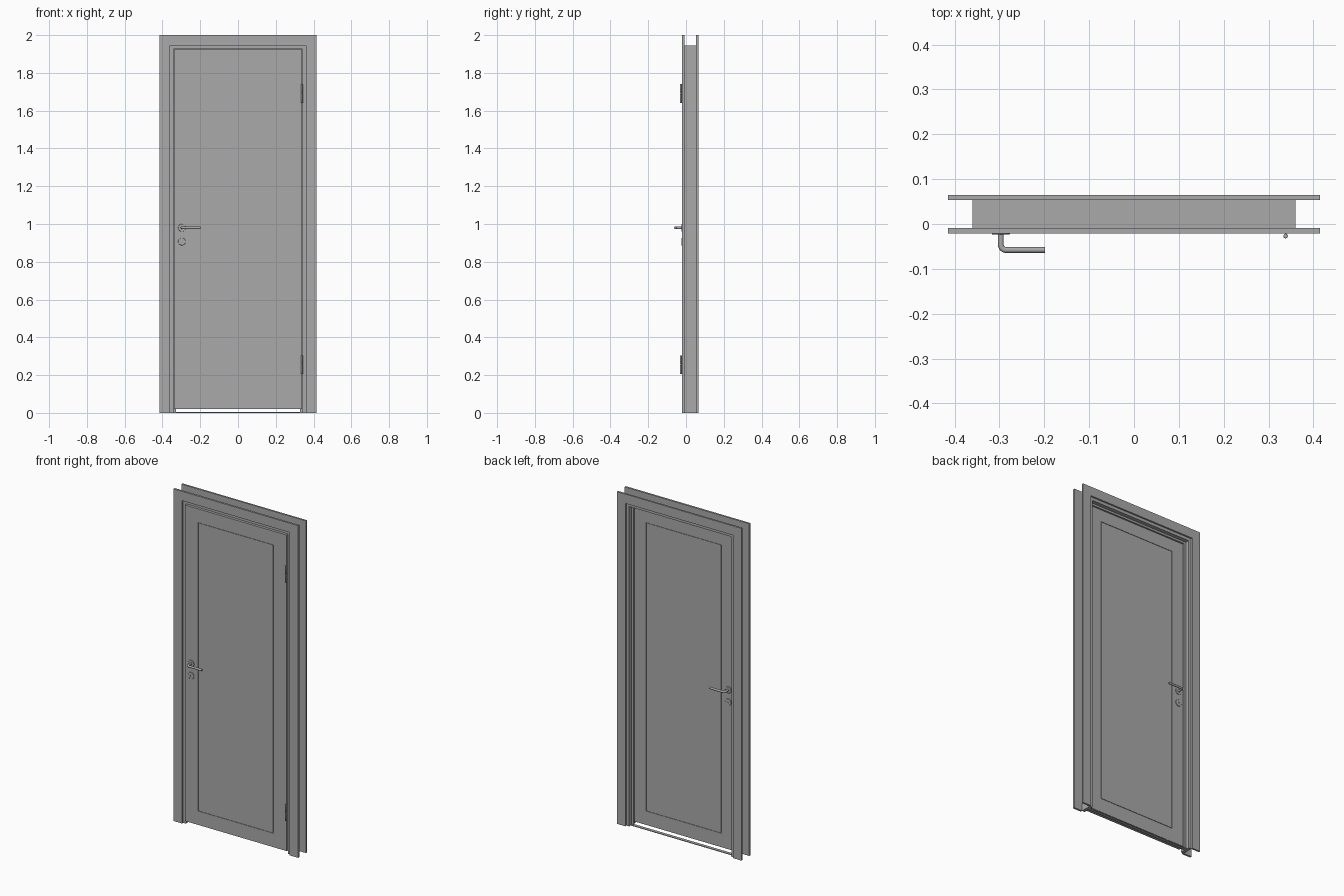
import bpy, bmesh, math
from mathutils import Vector

cube = bpy.data.objects.get("Cube")
if cube:
    bpy.data.objects.remove(cube, do_unlink=True)

GREY = (0.40, 0.40, 0.40, 1.0)
mat = bpy.data.materials.new("plain grey")
mat.use_nodes = True
mat.diffuse_color = GREY
mat.node_tree.nodes["Principled BSDF"].inputs["Base Color"].default_value = GREY


def finish(name, bm, smooth=False):
    bmesh.ops.recalc_face_normals(bm, faces=bm.faces[:])
    me = bpy.data.meshes.new(name)
    bm.to_mesh(me)
    bm.free()
    ob = bpy.data.objects.new(name, me)
    bpy.context.collection.objects.link(ob)
    me.materials.append(mat)
    if smooth:
        shade(ob)
    return ob


def shade(ob):
    bpy.ops.object.select_all(action='DESELECT')
    ob.select_set(True)
    bpy.context.view_layer.objects.active = ob
    bpy.ops.object.shade_smooth_by_angle(angle=math.radians(35))


def box(name, x0, x1, y0, y1, z0, z1):
    bm = bmesh.new()
    bmesh.ops.create_cube(bm, size=1)
    for v in bm.verts:
        v.co = Vector(((x0 + x1) / 2 + v.co.x * (x1 - x0),
                       (y0 + y1) / 2 + v.co.y * (y1 - y0),
                       (z0 + z1) / 2 + v.co.z * (z1 - z0)))
    return finish(name, bm)


def surround(name, outer, inner, y0, y1, closed):
    """Mitred frame in the xz plane; outer and inner are (half width, bottom, top)."""
    def corners(w, b, t):
        return [(-w, b), (-w, t), (w, t), (w, b)]
    bm = bmesh.new()
    o, i = corners(*outer), corners(*inner)
    vo = [bm.verts.new((x, y0, z)) for x, z in o]
    vi = [bm.verts.new((x, y0, z)) for x, z in i]
    for k in range(4 if closed else 3):
        n = (k + 1) % 4
        bm.faces.new((vo[k], vo[n], vi[n], vi[k]))
    ext = bmesh.ops.extrude_face_region(bm, geom=bm.faces[:], use_keep_orig=True)
    verts = [g for g in ext["geom"] if isinstance(g, bmesh.types.BMVert)]
    bmesh.ops.translate(bm, verts=verts, vec=(0, y1 - y0, 0))
    return finish(name, bm)


def lathe(name, profile, centre, axis, steps=24):
    """Closed (radius, height) profile turned about an axis through centre."""
    axis = Vector(axis)
    side = axis.orthogonal().normalized()
    bm = bmesh.new()
    vs = [bm.verts.new(Vector(centre) + side * r + axis * h) for r, h in profile]
    es = [bm.edges.new((vs[k], vs[(k + 1) % len(vs)])) for k in range(len(vs))]
    bmesh.ops.spin(bm, geom=vs + es, cent=centre, axis=axis,
                   angle=math.tau, steps=steps, use_duplicate=False)
    bmesh.ops.remove_doubles(bm, verts=bm.verts[:], dist=1e-5)
    bmesh.ops.dissolve_degenerate(bm, edges=bm.edges[:], dist=1e-6)
    return finish(name, bm, True)


# Frame: casings on both faces, jamb between them, stop behind the leaf
surround("front_casing", (0.415, 0, 2.0), (0.359, 0, 1.944), -0.021, -0.009, False)
surround("back_casing", (0.415, 0, 2.0), (0.359, 0, 1.944), 0.054, 0.065, False)
surround("jamb", (0.36, 0, 1.945), (0.341, 0, 1.926), -0.010, 0.055, False)
surround("door_stop", (0.342, 0, 1.927), (0.329, 0, 1.914), 0.021, 0.031, False)
box("threshold", -0.341, 0.341, 0.021, 0.040, 0, 0.004)

# Door leaf: core with raised border and panel on each side, leaving a fine groove
W, B, T = 0.338, 0.02, 1.923
PW, PB, PT, G = 0.25, 0.105, 1.84, 0.0015
box("door_core", -W, W, -0.0175, 0.0175, B, T)
for side, y0, y1 in (("front", -0.0205, -0.0175), ("back", 0.0175, 0.0205)):
    surround(side + "_door_border", (W, B, T), (PW + G, PB - G, PT + G), y0, y1, True)
    box(side + "_door_panel", -PW + G, PW - G, y0, y1, PB + G, PT - G)

# Lever handles, rosettes and keyhole plates on both sides
HX, HZ, KZ, R = -0.297, 0.98, 0.907, 0.0065
for side, s in (("front", -1), ("back", 1)):
    face = s * 0.0205
    lathe(side + "_handle_rosette", [(0, 0), (0.02, 0), (0.02, 0.002), (0.019, 0.003), (0, 0.003)],
          (HX, face, HZ), (0, s, 0))
    lathe(side + "_keyhole_plate", [(0.005, 0), (0.02, 0), (0.02, 0.002), (0.019, 0.003), (0.005, 0.003)],
          (HX, face, KZ), (0, s, 0))

    # bent lever: straight shank, quarter bend, straight grip
    reach, bend = s * (0.0645 - R), 0.012
    path = [(HX, face, HZ)]
    for k in range(7):
        a = k / 6 * math.pi / 2
        path.append((HX + bend * (1 - math.cos(a)),
                     reach - s * bend * (1 - math.sin(a)), HZ))
    path.append((-0.198, reach, HZ))
    cu = bpy.data.curves.new(side + "_lever_handle", 'CURVE')
    cu.dimensions = '3D'
    cu.bevel_depth = R
    cu.bevel_resolution = 4
    cu.use_fill_caps = True
    sp = cu.splines.new('POLY')
    sp.points.add(len(path) - 1)
    for p, co in zip(sp.points, path):
        p.co = (*co, 1)
    ob = bpy.data.objects.new(side + "_lever_handle", cu)
    bpy.context.collection.objects.link(ob)
    cu.materials.append(mat)
    bpy.ops.object.select_all(action='DESELECT')
    ob.select_set(True)
    bpy.context.view_layer.objects.active = ob
    bpy.ops.object.convert(target='MESH')
    shade(bpy.context.view_layer.objects.active)

# Hinges: two knuckles and a narrow leaf each
for label, z in (("lower", 0.205), ("upper", 1.64)):
    for k, (a, b) in enumerate(((0, 0.049), (0.051, 0.1))):
        lathe(f"{label}_hinge_knuckle_{k + 1}",
              [(0, a), (0.0045, a), (0.005, a + 0.001), (0.005, b - 0.001), (0.0045, b), (0, b)],
              (0.338, -0.027, z), (0, 0, 1), 16)
    box(label + "_hinge_leaf", 0.3365, 0.3395, -0.026, -0.012, z, z + 0.1)
